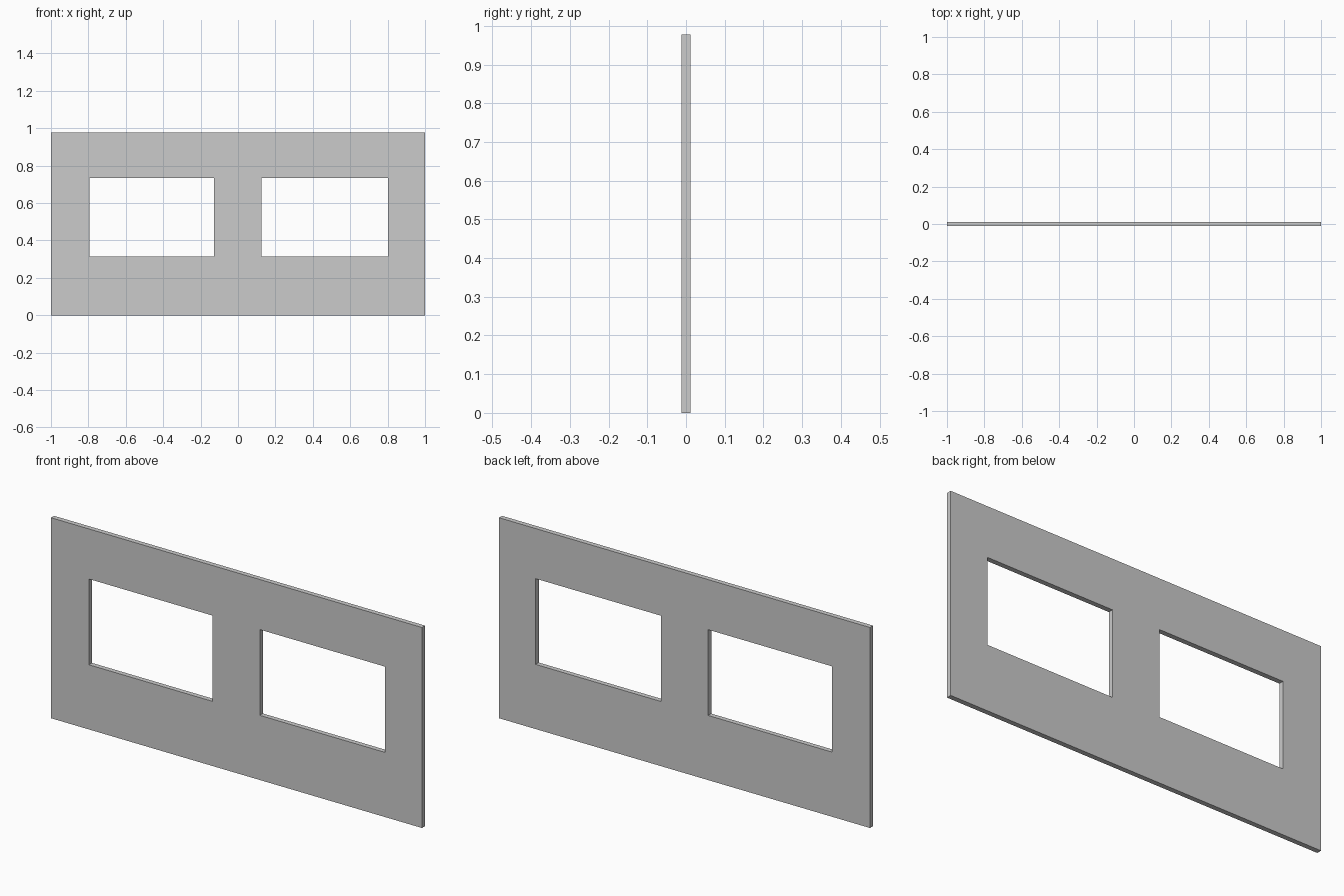
import bpy, bmesh

if "Cube" in bpy.data.objects:
    bpy.data.objects.remove(bpy.data.objects["Cube"])

T = 0.024                                   # panel thickness
XS = [-1.0, -0.795, -0.128, 0.126, 0.802, 1.0]  # vertical cut lines
ZS = [0.0, 0.315, 0.733, 0.977]             # horizontal cut lines
OPENINGS = {(1, 1), (3, 1)}                 # grid cells left empty

# Front face of the panel as a grid with two window openings
bm = bmesh.new()
grid = [[bm.verts.new((x, -T / 2, z)) for z in ZS] for x in XS]
for i in range(len(XS) - 1):
    for j in range(len(ZS) - 1):
        if (i, j) not in OPENINGS:
            bm.faces.new((grid[i][j], grid[i + 1][j],
                          grid[i + 1][j + 1], grid[i][j + 1]))

# Give the panel its thickness
front = bm.faces[:]
ext = bmesh.ops.extrude_face_region(bm, geom=front, use_keep_orig=True)
moved = [v for v in ext["geom"] if isinstance(v, bmesh.types.BMVert)]
bmesh.ops.translate(bm, verts=moved, vec=(0, T, 0))
bmesh.ops.recalc_face_normals(bm, faces=bm.faces[:])

mesh = bpy.data.meshes.new("window_panel")
bm.to_mesh(mesh)
bm.free()
panel = bpy.data.objects.new("window_panel", mesh)
bpy.context.collection.objects.link(panel)
